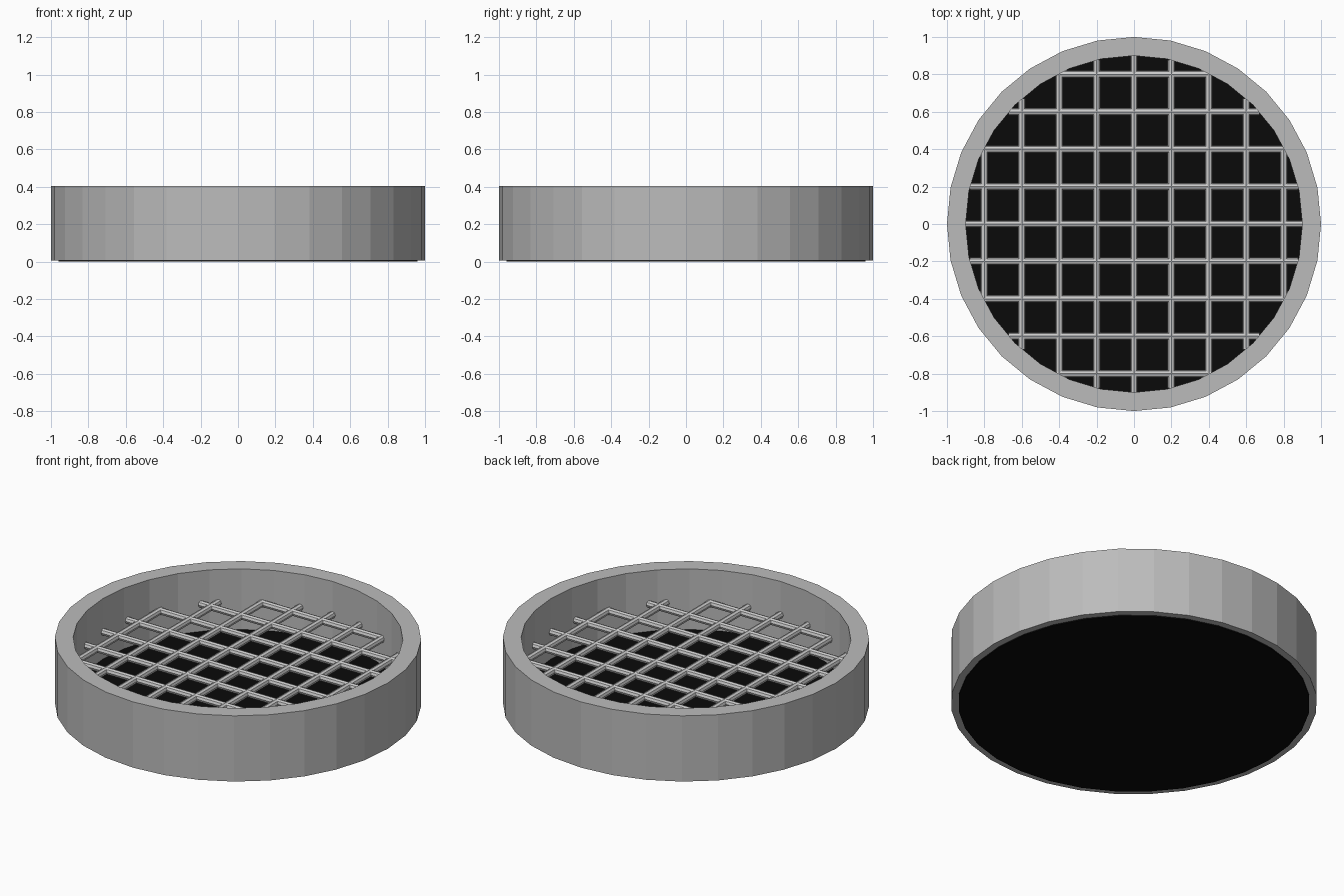
import bpy, bmesh, math
from mathutils import Matrix, Vector

if "Cube" in bpy.data.objects:
    bpy.data.objects.remove(bpy.data.objects["Cube"])


def material(name, rgb):
    m = bpy.data.materials.new(name)
    m.diffuse_color = (*rgb, 1)
    m.use_nodes = True
    m.node_tree.nodes["Principled BSDF"].inputs["Base Color"].default_value = m.diffuse_color
    return m


rim_grey = material("rim_grey", (0.5, 0.5, 0.5))
wire_grey = material("wire_grey", (0.6, 0.6, 0.6))
black = material("black", (0.003, 0.003, 0.003))


def finish(bm, name, mat):
    bmesh.ops.recalc_face_normals(bm, faces=bm.faces)
    me = bpy.data.meshes.new(name)
    bm.to_mesh(me)
    bm.free()
    me.materials.append(mat)
    ob = bpy.data.objects.new(name, me)
    bpy.context.collection.objects.link(ob)


# Outer rim: rectangular section swept round 32 sides
SIDES = 32
section = [(0.9, 0.007), (1.0, 0.007), (1.0, 0.403), (0.9, 0.403)]
bm = bmesh.new()
rings = []
for i in range(SIDES):
    a = 2 * math.pi * i / SIDES
    rings.append([bm.verts.new((r * math.cos(a), r * math.sin(a), z)) for r, z in section])
for i in range(SIDES):
    p, q = rings[i], rings[(i + 1) % SIDES]
    for j in range(4):
        k = (j + 1) % 4
        bm.faces.new((p[j], q[j], q[k], p[k]))
finish(bm, "outer_rim", rim_grey)

# Dark base disc, slightly proud of the rim underneath
bm = bmesh.new()
bmesh.ops.create_cone(bm, cap_ends=True, segments=SIDES, radius1=0.96, radius2=0.96,
                      depth=0.038, matrix=Matrix.Translation((0, 0, 0.019)))
finish(bm, "base_disc", black)

# Crossing grille bars, each cut to the chord of the opening
bm = bmesh.new()
for k in range(-4, 5):
    off = 0.2 * k
    length = 2 * math.sqrt(0.9 ** 2 - off ** 2)
    for axis, pos in (("Y", (0, off, 0.203)), ("X", (off, 0, 0.203))):
        bmesh.ops.create_cone(
            bm, cap_ends=True, segments=8, radius1=0.02, radius2=0.02, depth=length,
            matrix=Matrix.Translation(Vector(pos)) @ Matrix.Rotation(math.pi / 2, 4, axis))
finish(bm, "grille_bars", wire_grey)
